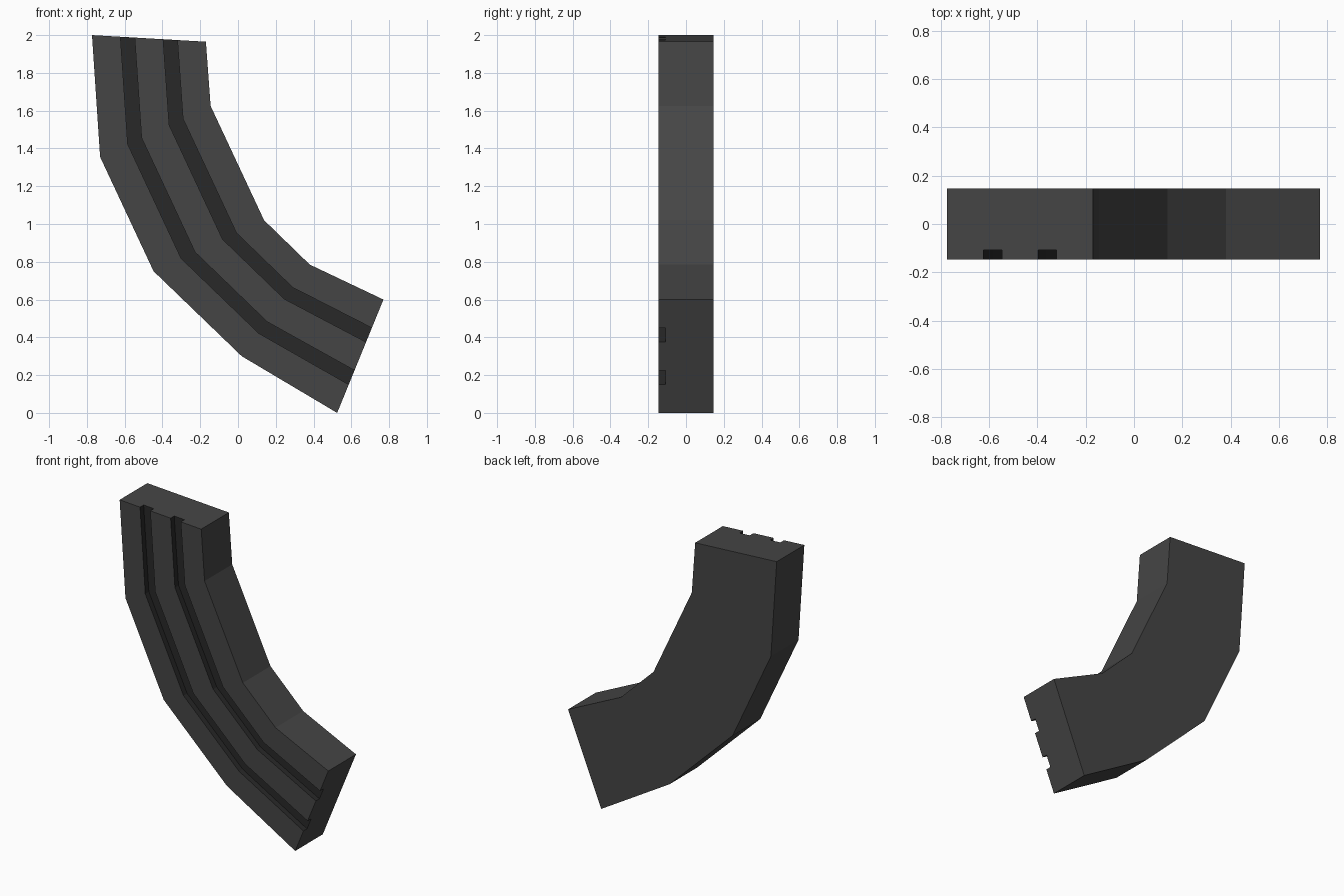
import bpy, bmesh
from mathutils import Vector

if "Cube" in bpy.data.objects:
    bpy.data.objects.remove(bpy.data.objects["Cube"])

# Stations along the curve: (outer x, z), (inner x, z)
stations = [
    ((-0.773, 2.0), (-0.17, 1.965)),
    ((-0.73, 1.355), (-0.145, 1.625)),
    ((-0.447, 0.75), (0.138, 1.02)),
    ((0.02, 0.30), (0.38, 0.785)),
    ((0.525, 0.0), (0.77, 0.6)),
]

# Cross-section: fraction from outer to inner edge, depth y, with two front grooves
F, G, B = -0.146, -0.108, 0.146
section = [(0, F), (0.25, F), (0.25, G), (0.375, G), (0.375, F),
           (0.625, F), (0.625, G), (0.75, G), (0.75, F), (1, F), (1, B), (0, B)]
groove_sides = {1, 2, 3, 5, 6, 7}


def make_material(name, grey):
    mat = bpy.data.materials.new(name)
    mat.diffuse_color = (grey, grey, grey, 1)
    mat.use_nodes = True
    mat.node_tree.nodes["Principled BSDF"].inputs["Base Color"].default_value = mat.diffuse_color
    return mat


# Curved magazine body lofted through the stations
bm = bmesh.new()
rings = []
for outer, inner in stations:
    ring = []
    for t, y in section:
        p = Vector(outer).lerp(Vector(inner), t)
        ring.append(bm.verts.new((p.x, y, p.y)))
    rings.append(ring)

n = len(section)
for a, b in zip(rings, rings[1:]):
    for i in range(n):
        j = (i + 1) % n
        face = bm.faces.new((a[i], a[j], b[j], b[i]))
        face.material_index = 1 if i in groove_sides else 0

# End caps
bm.faces.new(rings[0])
bm.faces.new(rings[-1])
bmesh.ops.recalc_face_normals(bm, faces=bm.faces)

mesh = bpy.data.meshes.new("curved_magazine")
bm.to_mesh(mesh)
bm.free()
mesh.materials.append(make_material("dark_grey", 0.06))
mesh.materials.append(make_material("groove_grey", 0.022))
body = bpy.data.objects.new("curved_magazine", mesh)
bpy.context.collection.objects.link(body)
